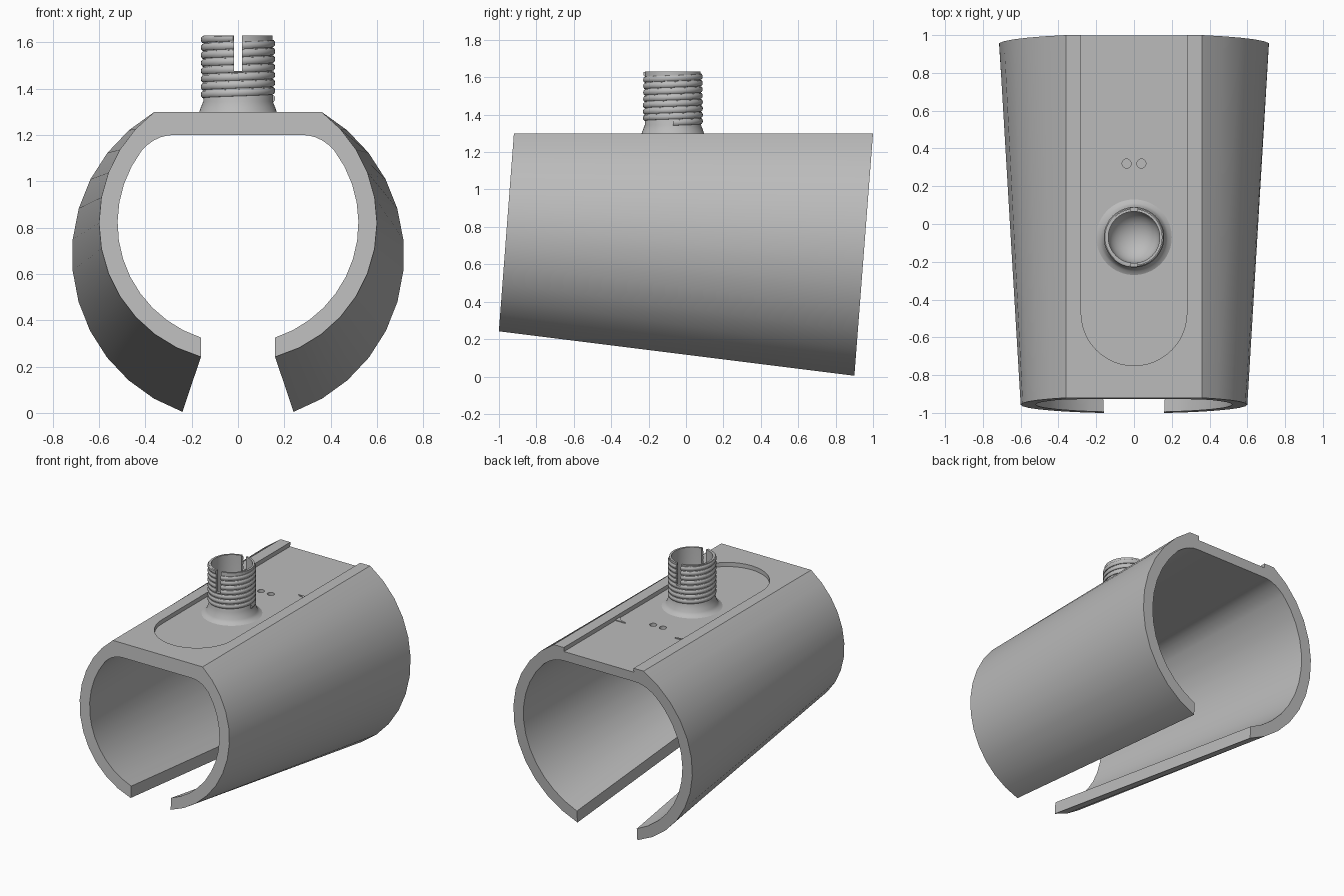
import bpy, bmesh
from math import sin, cos, pi, acos, asin, radians

cube = bpy.data.objects.get("Cube")
if cube:
    bpy.data.objects.remove(cube, do_unlink=True)

grey = bpy.data.materials.new("plain grey")
grey.use_nodes = True
grey.diffuse_color = (0.5, 0.5, 0.5, 1)
grey.node_tree.nodes["Principled BSDF"].inputs["Base Color"].default_value = (0.5, 0.5, 0.5, 1)

TOP, FLOOR, CEILING = 1.3, 1.27, 1.2
NECK_Y, NECK_TOP = -0.07, 1.63


def finish(name, bm):
    bmesh.ops.remove_doubles(bm, verts=bm.verts, dist=1e-5)
    bmesh.ops.recalc_face_normals(bm, faces=bm.faces)
    mesh = bpy.data.meshes.new(name)
    bm.to_mesh(mesh)
    bm.free()
    obj = bpy.data.objects.new(name, mesh)
    bpy.context.collection.objects.link(obj)
    mesh.materials.append(grey)
    return obj


def activate(obj):
    bpy.ops.object.select_all(action="DESELECT")
    obj.select_set(True)
    bpy.context.view_layer.objects.active = obj


def smooth(obj, degrees):
    activate(obj)
    bpy.ops.object.shade_smooth_by_angle(angle=radians(degrees))


def cut(obj, cutter):
    activate(obj)
    mod = obj.modifiers.new("cut", "BOOLEAN")
    mod.operation, mod.solver, mod.object = "DIFFERENCE", "EXACT", cutter
    bpy.ops.object.modifier_apply(modifier=mod.name)


def loft(name, rings, closed=False):
    """Skin equal closed rings; cap the ends unless the rings form a loop."""
    bm = bmesh.new()
    rows = [[bm.verts.new(p) for p in ring] for ring in rings]
    pairs = list(zip(rows, rows[1:])) + ([(rows[-1], rows[0])] if closed else [])
    for a, b in pairs:
        for i in range(len(a)):
            j = (i + 1) % len(a)
            bm.faces.new((a[i], a[j], b[j], b[i]))
    if not closed:
        bm.faces.new(rows[0])
        bm.faces.new(rows[-1])
    return finish(name, bm)


def prism(name, outline, z0, z1):
    return loft(name, [[(x, y, z) for x, y in outline] for z in (z0, z1)])


def circle(x, y, r, n):
    return [(x + r * cos(2 * pi * i / n), y + r * sin(2 * pi * i / n)) for i in range(n)]


# Sleeve: open C section with a flat top, tapering along its length
def section(r, c, gap, y_at):
    def arc(rad, a0, a1, n):
        return [(rad * sin(a0 + (a1 - a0) * i / n), c + rad * cos(a0 + (a1 - a0) * i / n))
                for i in range(n + 1)]
    outer = arc(r, acos((TOP - c) / r), pi - asin(gap / r), 12)
    ri = r - 0.08
    a0 = acos((CEILING - c) / ri)
    inner = arc(ri, a0 + 0.17, pi - asin(gap / ri), 12)
    corner, (ex, ez) = ri * sin(a0), inner[0]
    blend = []
    for i in range(5):  # rounded inner corner
        t = i / 5
        blend.append(((1 - t) ** 2 * (corner - 0.08) + 2 * t * (1 - t) * corner + t * t * ex,
                      (1 - t * t) * CEILING + t * t * ez))
    half = outer + (blend + inner)[::-1]
    return [(x, y_at(z), z) for x, z in half + [(-x, z) for x, z in half[::-1]]]


sleeve = loft("sleeve", [
    section(0.6, 0.82, 0.16, lambda z: -1 + (z - 0.25) * 0.08 / 1.05),
    section(0.717, 0.68, 0.24, lambda z: 0.9 + z * 0.1 / 1.3)])

# Round-ended recess in the top, open at the back, and two small holes
recess = [(0.28, 1.2)] + [(0.28 * cos(a), -0.47 - 0.28 * sin(a))
                          for a in [pi * i / 24 for i in range(25)]] + [(-0.28, 1.2)]
cutters = [prism("recess_cutter", recess, FLOOR, 1.5)]
for x in (-0.039, 0.039):
    cutters.append(prism("hole_cutter", circle(x, 0.32, 0.024, 20), FLOOR - 0.04, 1.5))
for c in cutters:
    cut(sleeve, c)
smooth(sleeve, 24)

# Small curved corner plates against the recess walls
for side, name in ((1, "left_corner_plate"), (-1, "right_corner_plate")):
    pts = [(0.281, 0.41), (0.2, 0.41)]
    pts += [(0.21 + 0.071 * sin(a), 0.33 + 0.071 * cos(a)) for a in [pi * i / 12 for i in range(7)]]
    prism(name, [(side * x, y) for x, y in pts], FLOOR - 0.005, FLOOR + 0.006)

# Neck: hollow turned tube with flared foot and bowl-shaped floor
profile = [(0, 1.24), (0.2, 1.24), (0.2, FLOOR), (0.18, 1.28), (0.168, 1.297),
           (0.16, 1.32), (0.15, 1.345), (0.15, NECK_TOP), (0.136, NECK_TOP)]
profile += [(0.136 * cos(a), 1.39 - 0.11 * sin(a)) for a in [pi * i / 16 for i in range(8)]]
profile += [(0, 1.28)]
bm = bmesh.new()
verts = [bm.verts.new((r, 0, z)) for r, z in profile]
edges = [bm.edges.new(p) for p in zip(verts, verts[1:])]
bmesh.ops.spin(bm, geom=verts + edges, cent=(0, 0, 0), axis=(0, 0, 1), angle=2 * pi, steps=64)
bmesh.ops.translate(bm, verts=bm.verts, vec=(0, NECK_Y, 0))
neck = finish("neck", bm)

# Thread: rounded ridge swept along a helix
PITCH, TURNS, STEPS = 0.034, 8, 48
ridge = [(0.145, -0.015), (0.154, -0.0145), (0.159, -0.008), (0.16, 0),
         (0.159, 0.008), (0.154, 0.0145), (0.145, 0.015)]
rings = []
for i in range(TURNS * STEPS - STEPS // 4):
    a, z = 2 * pi * i / STEPS, 1.357 + PITCH * i / STEPS
    rings.append([(r * cos(a), NECK_Y + r * sin(a), min(z + dz, NECK_TOP - 0.001))
                  for r, dz in ridge])
thread = loft("thread", rings)

# Slots through the front and back of the neck
slot = prism("slot_cutter", [(-0.018, -0.4), (0.018, -0.4), (0.018, 0.3), (-0.018, 0.3)], 1.475, 1.8)
for part in (neck, thread):
    cut(part, slot)
    smooth(part, 40)

for c in cutters + [slot]:
    bpy.data.objects.remove(c, do_unlink=True)
